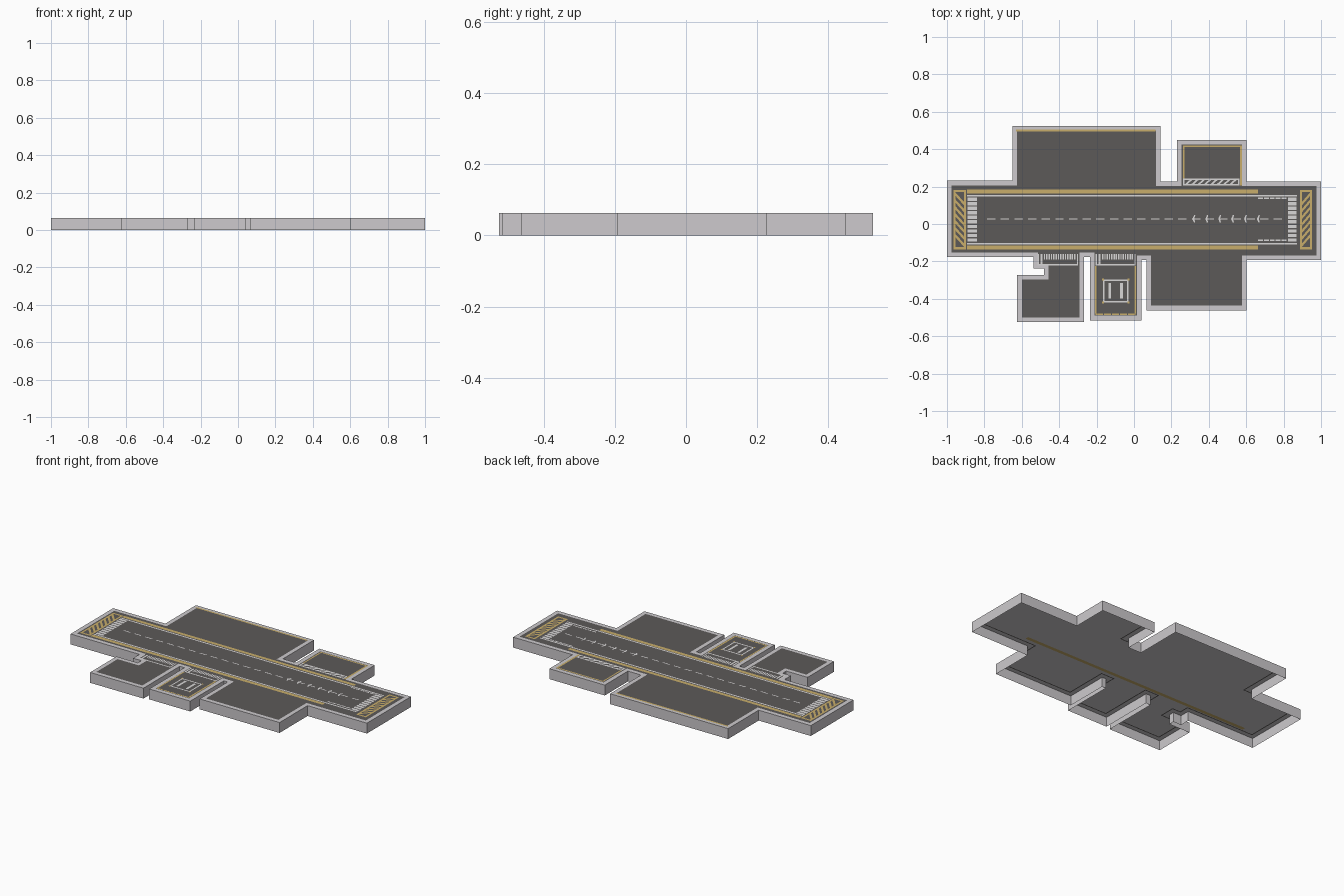
import bpy, bmesh

if "Cube" in bpy.data.objects:
    bpy.data.objects.remove(bpy.data.objects["Cube"])

def material(name, rgb):
    m = bpy.data.materials.new(name)
    m.diffuse_color = (*rgb, 1)
    m.use_nodes = True
    m.node_tree.nodes["Principled BSDF"].inputs["Base Color"].default_value = m.diffuse_color
    return m

CONCRETE = material("light concrete", (0.61, 0.59, 0.61))
ASPHALT = material("dark asphalt", (0.108, 0.102, 0.099))
YELLOW = material("yellow paint", (0.58, 0.42, 0.145))
WHITE = material("white paint", (0.69, 0.68, 0.68))
TOP, DECK, MARK, SOFFIT = 0.063, 0.0615, 0.0633, 0.059

def finish(name, bm, mat):
    me = bpy.data.meshes.new(name)
    bm.to_mesh(me)
    bm.free()
    me.materials.append(mat)
    ob = bpy.data.objects.new(name, me)
    bpy.context.collection.objects.link(ob)
    return ob

def paint(name, quads, mat, z=MARK, up=1):
    """One flat plate object made of many four-cornered marks."""
    bm = bmesh.new()
    for q in quads:
        f = bm.faces.new([bm.verts.new((x, y, z)) for x, y in q])
        f.normal_update()
        if f.normal.z * up < 0:
            f.normal_flip()
    return finish(name, bm, mat)

def rect(x0, y0, x1, y1):
    return [(x0, y0), (x1, y0), (x1, y1), (x0, y1)]

def frame(x0, y0, x1, y1, w):
    return [rect(x0, y0, x1, y0 + w), rect(x0, y1 - w, x1, y1),
            rect(x0, y0 + w, x0 + w, y1 - w), rect(x1 - w, y0 + w, x1, y1 - w)]

def row(x0, x1, n, fill, y0, y1):
    """n upright marks spread evenly along x."""
    p = (x1 - x0) / n
    return [rect(x0 + i * p, y0, x0 + (i + fill) * p, y1) for i in range(n)]

def column(y0, y1, n, fill, x0, x1):
    p = (y1 - y0) / n
    return [rect(x0, y0 + (i + .5 - fill / 2) * p, x1, y0 + (i + .5 + fill / 2) * p) for i in range(n)]

# Platform outline, anticlockwise from the left end
outline = [(-1, -.177), (-.537, -.177), (-.537, -.238), (-.482, -.238), (-.482, -.272),
           (-.625, -.272), (-.625, -.525), (-.267, -.525), (-.267, -.177), (-.235, -.177),
           (-.235, -.515), (.04, -.515), (.04, -.193), (.066, -.193), (.066, -.462),
           (.602, -.462), (.602, -.193), (1, -.193), (1, .228), (.602, .228), (.602, .45), (.23, .45),
           (.23, .228), (.142, .228), (.142, .525), (-.65, .525), (-.65, .232), (-1, .232)]

def sheet(z):
    bm = bmesh.new()
    f = bm.faces.new([bm.verts.new((x, y, z)) for x, y in outline])
    f.normal_update()
    return bm, f

def inset(bm, face, w):
    return bmesh.ops.inset_region(bm, faces=[face], thickness=w, use_even_offset=True,
                                  use_boundary=True)["faces"]

# Kerb: outer walls (open underneath) and a flat border around the top
bm, top = sheet(TOP)
high = list(top.verts)
low = [bm.verts.new((x, y, 0)) for x, y in outline]
for i in range(len(low)):
    j = (i + 1) % len(low)
    bm.faces.new((low[i], low[j], high[j], high[i]))
inset(bm, top, 0.025)
bmesh.ops.delete(bm, geom=[top], context='FACES_ONLY')
finish("kerb_walls", bm, CONCRETE)

# Asphalt deck just below the kerb
bm, _ = sheet(DECK)
finish("asphalt_deck", bm, ASPHALT)

# Concrete underside with a narrow dark joint following the kerb
bm, f = sheet(SOFFIT)
f.normal_flip()
finish("concrete_underside", bm, CONCRETE)
bm, f = sheet(SOFFIT - .0006)
outer = inset(bm, f, 0.027)
inset(bm, f, 0.007)
bmesh.ops.delete(bm, geom=[f] + outer, context='FACES')
bmesh.ops.reverse_faces(bm, faces=bm.faces[:])
finish("underside_joint", bm, ASPHALT)

# Yellow runway edge bars; the front one also shows underneath
paint("runway_edge_bars", [rect(-.893, .164, .663, .185), rect(-.893, -.137, .663, -.115)], YELLOW)
paint("underside_bar", [rect(-.893, -.137, .663, -.115)], YELLOW, SOFFIT - .0008, -1)

# Hatched yellow blocks at both runway ends
for name, x0, x1, d in (("left_end_hatching", -.965, -.898, -1), ("right_end_hatching", .887, .952, 1)):
    quads = frame(x0, -.135, x1, .183, .011)
    for i in range(7):
        y = -.122 + i * .037
        a, b = (y, y + .05) if d > 0 else (y + .05, y)
        quads.append([(x0 + .011, a), (x1 - .011, b), (x1 - .011, b + .018), (x0 + .011, a + .018)])
    paint(name, quads, YELLOW)

# White runway side lines, threshold bars and touchdown dashes
paint("runway_side_lines", [rect(-.893, .147, .872, .156), rect(-.893, -.11, .872, -.101)], WHITE)
paint("threshold_bars", column(-.098, .145, 10, .72, -.89, -.84)
      + column(-.098, .145, 10, .72, .823, .87), WHITE)
paint("touchdown_dashes", row(.663, .82, 5, .85, .134, .142)
      + row(.663, .82, 5, .85, -.09, -.082), WHITE)

# Centre line with slim arrowheads toward the right end
marks = row(-.786, .82, 22, .62, .0235, .0305)
for i in range(6):
    x = .312 + i * .069
    for s in (-1, 1):
        marks.append([(x, .027), (x + .01, .027), (x + .016, .027 + s * .02), (x + .009, .027 + s * .02)])
paint("centre_line", marks, WHITE, MARK + .0002)

# Large apron edge line, small apron border
paint("large_apron_line", [rect(-.632, .495, .115, .506)], YELLOW)
paint("small_apron_border", [rect(.262, .412, .578, .421), rect(.262, .243, .27, .412),
                             rect(.567, .206, .578, .412)], YELLOW)

# Hatched white strip in front of the small apron
quads = frame(.262, .206, .565, .243, .008)
for i in range(8):
    x = .272 + i * .034
    quads.append([(x, .213), (x + .014, .213), (x + .04, .236), (x + .026, .236)])
paint("small_apron_hatching", quads, WHITE)

# Striped white entry strips of the two front pads
for name, x0, x1 in (("left_pad_entry", -.516, -.3), ("landing_pad_entry", -.205, .008)):
    quads = [rect(x0, -.222, x1, -.214), rect(x0, -.214, x0 + .008, -.16),
             rect(x0 + .016, -.214, x0 + .026, -.16), rect(x1 - .006, -.214, x1, -.16)]
    quads += row(x0 + .034, x1 - .008, 14, .6, -.19, -.16)
    paint(name, quads, WHITE)

# Landing pad: dashed yellow border, white square with corner tabs and two alignment bars
paint("landing_pad_border", row(-.205, .012, 5, .88, -.487, -.478)
      + [rect(.002, -.478, .012, -.225), rect(-.209, -.478, -.201, -.225)], YELLOW)
quads = frame(-.166, -.42, -.03, -.297, .008)
quads += [rect(-.136, -.397, -.122, -.315), rect(-.074, -.397, -.06, -.315)]
paint("landing_pad_square", quads, WHITE)
tabs = [rect(x - .005, y - .005, x + .005, y + .005) for x in (-.166, -.03) for y in (-.42, -.297)]
paint("landing_pad_corners", tabs, YELLOW, MARK + .0005)
